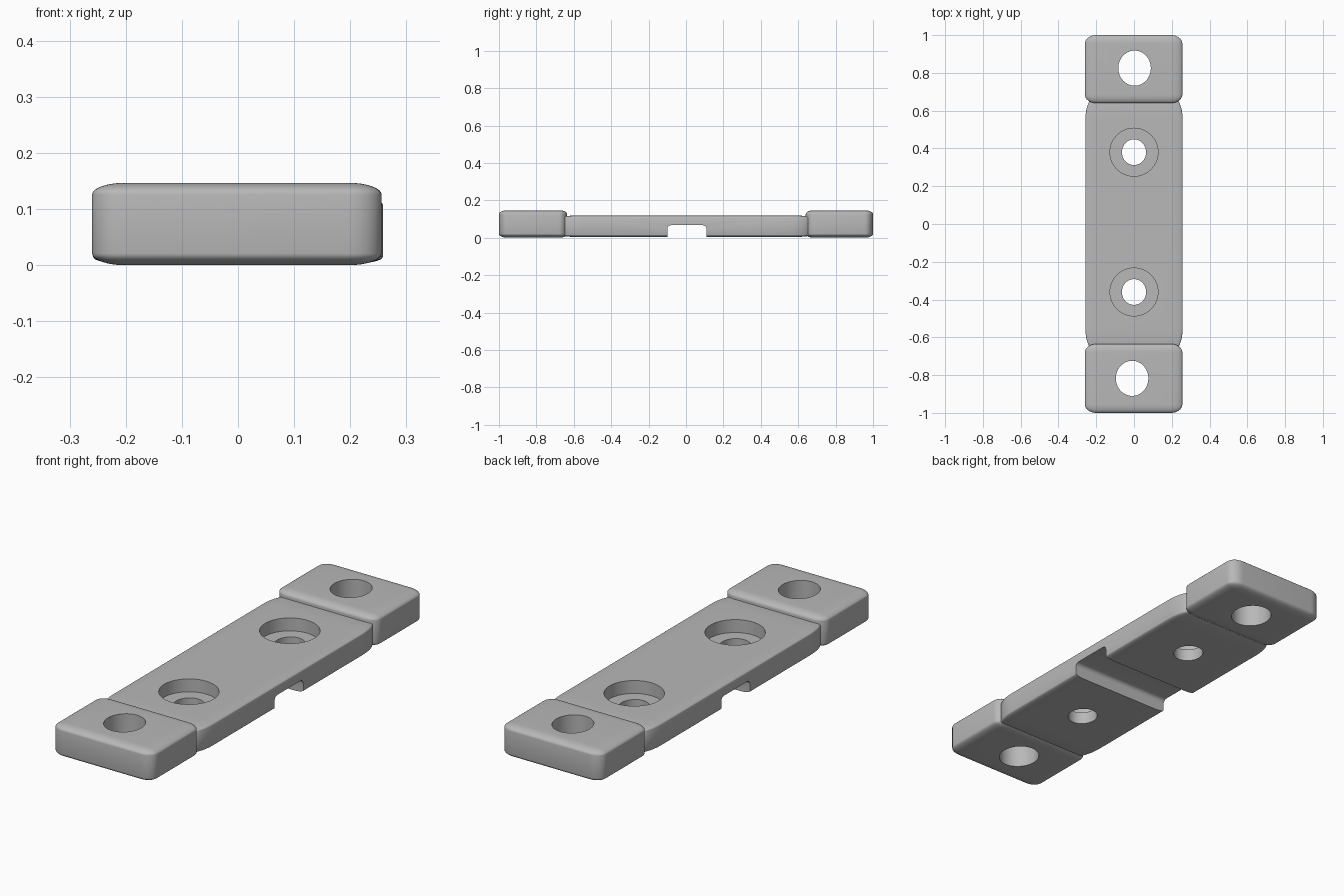
import bpy
import bmesh
import math
from mathutils import Vector

cube = bpy.data.objects.get("Cube")
if cube:
    bpy.data.objects.remove(cube, do_unlink=True)

grey = bpy.data.materials.new("plain grey")
grey.use_nodes = True
grey.diffuse_color = (0.48, 0.48, 0.48, 1)
grey.node_tree.nodes["Principled BSDF"].inputs["Base Color"].default_value = grey.diffuse_color


def new_object(name, bm):
    bmesh.ops.recalc_face_normals(bm, faces=bm.faces)
    mesh = bpy.data.meshes.new(name)
    bm.to_mesh(mesh)
    bm.free()
    mesh.materials.append(grey)
    obj = bpy.data.objects.new(name, mesh)
    bpy.context.collection.objects.link(obj)
    return obj


def rounded_block(name, low, high, radii, segments=8):
    """Box whose rounding has its own radius along each axis."""
    low, high, radii = Vector(low), Vector(high), Vector(radii)
    bm = bmesh.new()
    bmesh.ops.create_cube(bm, size=1)
    size = high - low
    bmesh.ops.scale(bm, verts=bm.verts, vec=[size[i] / radii[i] for i in range(3)])
    bmesh.ops.bevel(bm, geom=bm.edges[:], offset=1, segments=segments,
                    profile=0.5, affect='EDGES', clamp_overlap=True)
    bmesh.ops.scale(bm, verts=bm.verts, vec=radii)
    bmesh.ops.translate(bm, verts=bm.verts, vec=(low + high) / 2)
    return new_object(name, bm)


def round_cutter(name, x, y, rx, ry, bottom, top):
    bm = bmesh.new()
    bmesh.ops.create_cone(bm, cap_ends=True, segments=64, radius1=1, radius2=1, depth=1)
    bmesh.ops.scale(bm, verts=bm.verts, vec=(rx, ry, top - bottom))
    bmesh.ops.translate(bm, verts=bm.verts, vec=(x, y, (top + bottom) / 2))
    return new_object(name, bm)


def slot_cutter(name, y0, y1, top, radius):
    """Channel across x with rounded upper corners."""
    points = [(y0, -0.1), (y1, -0.1)]
    for cy, start in ((y1 - radius, 0), (y0 + radius, 90)):
        for step in range(7):
            a = math.radians(start + step * 15)
            points.append((cy + radius * math.cos(a), top - radius + radius * math.sin(a)))
    bm = bmesh.new()
    face = bm.faces.new([bm.verts.new((-0.5, y, z)) for y, z in points])
    side = bmesh.ops.extrude_face_region(bm, geom=[face])
    moved = [v for v in side["geom"] if isinstance(v, bmesh.types.BMVert)]
    bmesh.ops.translate(bm, verts=moved, vec=(1, 0, 0))
    return new_object(name, bm)


def cut(obj, cutters):
    bpy.ops.object.select_all(action='DESELECT')
    bpy.context.view_layer.objects.active = obj
    obj.select_set(True)
    for cutter in cutters:
        mod = obj.modifiers.new(cutter.name, 'BOOLEAN')
        mod.operation = 'DIFFERENCE'
        mod.solver = 'EXACT'
        mod.object = cutter
        bpy.ops.object.modifier_apply(modifier=mod.name)
        bpy.data.objects.remove(cutter, do_unlink=True)
    bpy.ops.object.shade_smooth_by_angle(angle=math.radians(35))


# Raised end pads, each with a plain through hole
for name, y0, y1, hx, hy in (("front_pad", -1, -0.635, -0.01, -0.817),
                             ("back_pad", 0.64, 1, 0.003, 0.825)):
    pad = rounded_block(name, (-0.26, y0, 0), (0.256, y1, 0.147), (0.06, 0.045, 0.021))
    cut(pad, [round_cutter(name + "_hole", hx, hy, 0.086, 0.093, -0.1, 0.3)])

# Thinner middle bar with counterbored holes and a channel underneath
bar = rounded_block("middle_bar", (-0.258, -0.67, 0.003), (0.258, 0.67, 0.12),
                    (0.05, 0.12, 0.012))
cutters = [slot_cutter("channel", -0.1, 0.11, 0.067, 0.02)]
for y in (-0.36, 0.38):
    cutters.append(round_cutter("counterbore", 0, y, 0.127, 0.127, 0.06, 0.3))
    cutters.append(round_cutter("screw_hole", 0, y, 0.064, 0.068, -0.1, 0.3))
cut(bar, cutters)
